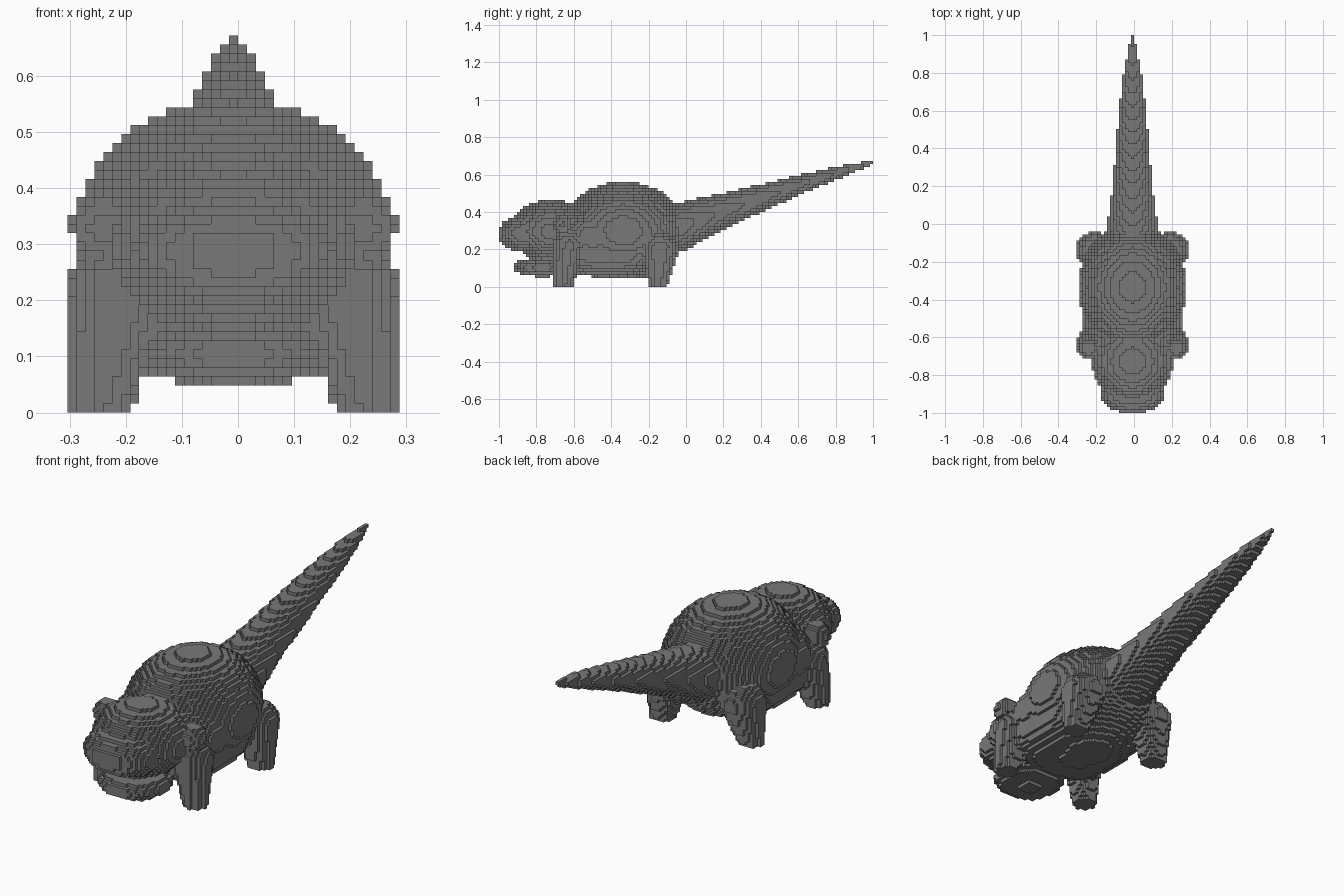
import bpy
from mathutils import Vector

cube = bpy.data.objects.get("Cube")
if cube:
    bpy.data.objects.remove(cube, do_unlink=True)

V = 0.016                    # block size
NX, NY, NZ = 38, 125, 42     # blocks along each axis
MID = -V / 2                 # symmetry plane runs through a block centre

grey = bpy.data.materials.new("stone_grey")
grey.use_nodes = True
grey.diffuse_color = (0.19, 0.19, 0.19, 1)
grey.node_tree.nodes["Principled BSDF"].inputs["Base Color"].default_value = (0.19, 0.19, 0.19, 1)


def ellipsoid(center, radii, power=2):
    """Rounded mass; a higher power makes it boxier."""
    def inside(p):
        return sum(abs((a - c) / r) ** power for a, c, r in zip(p, center, radii)) <= 1
    return inside


def taper(a, b, ra, rb):
    """Limb running from a to b with changing radius."""
    a, b = Vector(a), Vector(b)
    axis = b - a

    def inside(p):
        p = Vector(p)
        t = max(0, min(1, (p - a).dot(axis) / axis.length_squared))
        return (p - a - axis * t).length <= ra + (rb - ra) * t
    return inside


def swept(stations):
    """Elliptical slices along y: (y, middle height, half width, half height)."""
    def inside(p):
        for s, e in zip(stations, stations[1:]):
            if s[0] <= p[1] <= e[0]:
                t = (p[1] - s[0]) / (e[0] - s[0])
                z, w, h = (m + (n - m) * t for m, n in zip(s[1:], e[1:]))
                return (p[0] / w) ** 2 + ((p[2] - z) / h) ** 2 <= 1
        return False
    return inside


parts = {
    "body": ellipsoid((0, -0.335, 0.3), (0.285, 0.335, 0.26)),
    "belly": ellipsoid((0, -0.42, 0.2), (0.255, 0.28, 0.145), 3),
    "shoulders": ellipsoid((0, -0.5, 0.27), (0.27, 0.22, 0.18)),
    "head": ellipsoid((0, -0.725, 0.3), (0.215, 0.215, 0.165)),
    "snout": ellipsoid((0, -0.865, 0.285), (0.175, 0.137, 0.095), 2.3),
    "jaw": ellipsoid((0, -0.77, 0.105), (0.15, 0.15, 0.05), 2.5),
    "tail": swept([(-0.12, 0.29, 0.14, 0.14), (0, 0.328, 0.135, 0.13),
                   (0.2, 0.405, 0.105, 0.097), (0.4, 0.473, 0.09, 0.075),
                   (0.6, 0.542, 0.072, 0.054), (0.8, 0.605, 0.047, 0.036),
                   (1, 0.664, 0.009, 0.009)]),
}
# Paired parts
for name, s in (("left", 1), ("right", -1)):
    parts[name + "_ear"] = ellipsoid((s * 0.23, -0.66, 0.33), (0.06, 0.05, 0.06))
    parts[name + "_front_leg"] = taper((s * 0.205, -0.63, 0.22), (s * 0.24, -0.655, 0), 0.088, 0.05)
    parts[name + "_back_leg"] = taper((s * 0.2, -0.14, 0.2), (s * 0.24, -0.15, 0), 0.1, 0.05)

# Give every block to the first part that contains it
owner = {}
for i in range(NX):
    x = (i + 0.5 - NX / 2) * V - MID
    for j in range(NY):
        y = (j + 0.5 - NY / 2) * V
        for k in range(NZ):
            p = (x, y, (k + 0.5) * V)
            for name, inside in parts.items():
                if inside(p):
                    owner[i, j, k] = name
                    break


def face_corners(cell, axis, step):
    """Corners of one block side, wound to face outwards."""
    u, w = (axis + 1) % 3, (axis + 2) % 3
    corners = []
    for du, dw in ((0, 0), (1, 0), (1, 1), (0, 1)):
        c = list(cell)
        c[axis] += step > 0
        c[u] += du
        c[w] += dw
        corners.append(tuple(c))
    return corners if step > 0 else corners[::-1]


# Build each part from its exposed block sides only
for name in parts:
    index, faces = {}, []
    for cell in (c for c, n in owner.items() if n == name):
        for axis in range(3):
            for step in (-1, 1):
                near = list(cell)
                near[axis] += step
                if tuple(near) not in owner:
                    faces.append([index.setdefault(c, len(index))
                                  for c in face_corners(cell, axis, step)])
    verts = [((i - NX / 2) * V, (j - NY / 2) * V, k * V) for i, j, k in index]
    mesh = bpy.data.meshes.new(name)
    mesh.from_pydata(verts, [], faces)
    mesh.materials.append(grey)
    bpy.context.collection.objects.link(bpy.data.objects.new(name, mesh))
